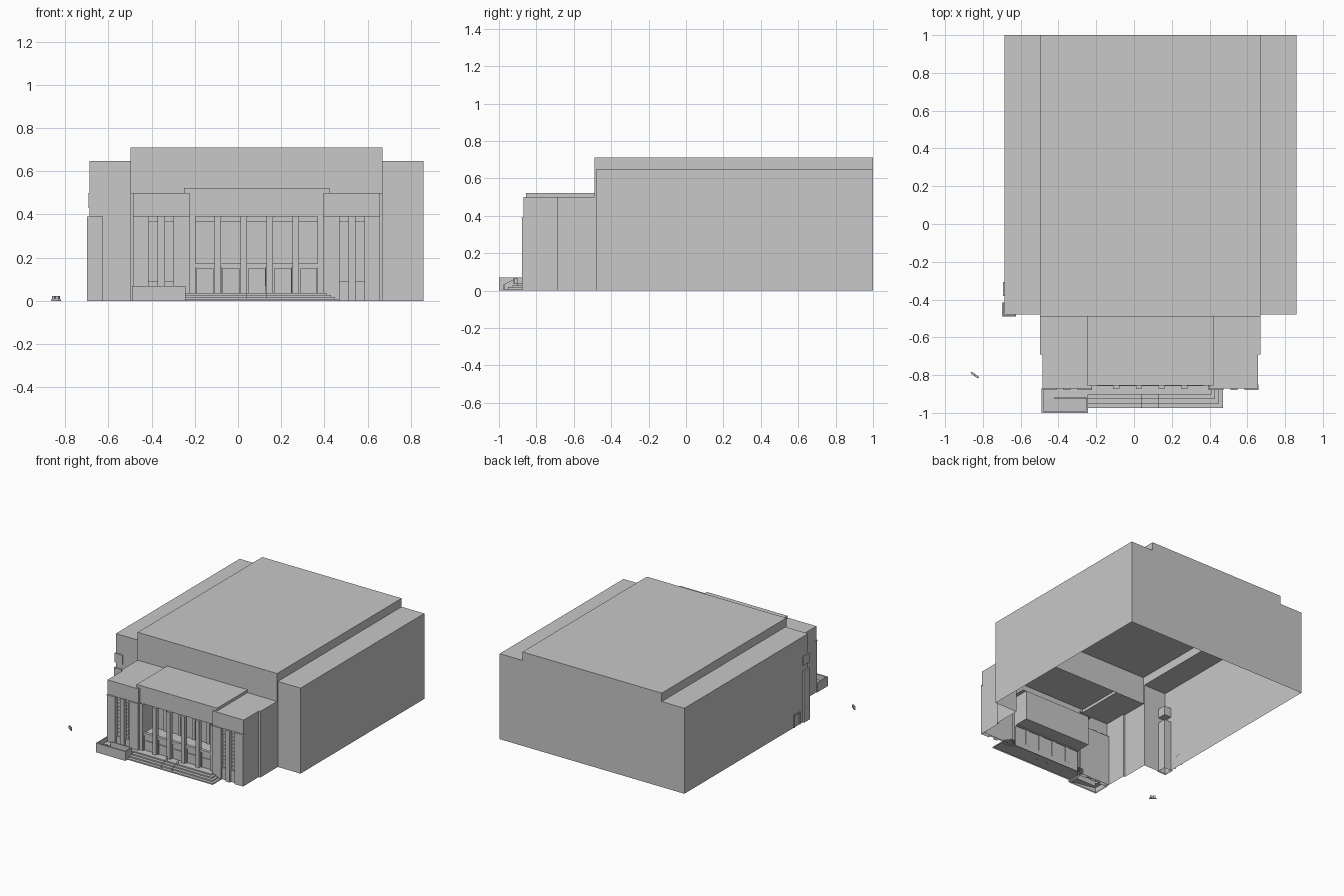
import bpy, math
from mathutils import Matrix, Vector

CX = 0.0865          # symmetry axis of the building
stone = bpy.data.materials.new("light_grey_stone")
stone.diffuse_color = (0.58, 0.58, 0.58, 1)

FACES = {'x': (0, 4, 6, 2), 'X': (1, 3, 7, 5), 'y': (0, 1, 5, 4),
         'Y': (2, 6, 7, 3), 'z': (0, 2, 3, 1), 'Z': (4, 5, 7, 6)}


def make(name, verts, faces):
    me = bpy.data.meshes.new(name)
    me.from_pydata(verts, [], faces)
    me.materials.append(stone)
    ob = bpy.data.objects.new(name, me)
    bpy.context.collection.objects.link(ob)
    return ob


def box(name, x, y, z, sides='xXyYzZ'):
    """Box from three ranges, with only the listed sides (capital = positive)."""
    v = [(x[i & 1], y[i >> 1 & 1], z[i >> 2]) for i in range(8)]
    return make(name, v, [FACES[s] for s in sides])


def sym(name, u, y, z, sides='xXyYzZ'):
    """Box on the right of the axis plus its mirror on the left."""
    box(name + "_right", (CX + u[0], CX + u[1]), y, z, sides)
    box(name + "_left", (CX - u[1], CX - u[0]), y, z,
        sides.translate(str.maketrans('xX', 'Xx')))


def mid(name, half, y, z, sides='xXyYzZ'):
    box(name, (CX - half, CX + half), y, z, sides)


# Main hall and side wings (open shell, no floor)
mid("hall_upper", 0.5835, (-0.49, 1), (0.647, 0.711), 'xXyYZ')
mid("hall_front", 0.5835, (-0.49, -0.48), (0.5, 0.647), 'xXy')
mid("hall_back", 0.5835, (-0.48, 1), (0, 0.647), 'Y')
sym("wing", (0.5835, 0.773), (-0.48, 1), (0, 0.647), 'XyYZ')

# Front pavilion walls and roofs
sym("pavilion_rear_side", (0.57, 0.5835), (-0.69, -0.48), (0, 0.5), 'XyZ')
sym("pavilion_side", (0.57, 0.57), (-0.87, -0.69), (0, 0.5), 'X')
sym("pavilion_roof", (0.3365, 0.57), (-0.87, -0.49), (0.5, 0.5), 'Z')
sym("pavilion_roof_inner", (0.31, 0.3365), (-0.87, -0.855), (0.5, 0.5), 'Z')
mid("raised_roof", 0.3365, (-0.855, -0.49), (0.5, 0.522), 'xXyZ')
mid("portico_lintel", 0.31, (-0.855, -0.73), (0.39, 0.5), 'yz')
sym("corner_block_lintel", (0.31, 0.57), (-0.87, -0.85), (0.39, 0.5), 'xyz')

# Corner blocks: piers, slots and tall windows
for name, a, b in (("outer_pier", 0.50, 0.57), ("slim_pier", 0.4255, 0.4585),
                   ("inner_pier", 0.31, 0.3845)):
    sym(name, (a, b), (-0.878, -0.85), (0, 0.385), 'xXyZ')
    sym(name + "_cap", (a - 0.002, b + 0.002), (-0.88, -0.85), (0.385, 0.392), 'xXyzZ')
sym("end_pier", (0.2825, 0.31), (-0.86, -0.845), (0, 0.39), 'xy')
sym("corner_window_wall", (0.31, 0.57), (-0.85, -0.85), (0, 0.39), 'y')
for a, b in ((0.3845, 0.4255), (0.4585, 0.50)):
    sym("slot_head", (a, b), (-0.858, -0.85), (0.365, 0.39), 'yz')
    sym("slot_sill", (a, b), (-0.862, -0.85), (0, 0.09), 'yZ')
    sym("slot_mullion", ((a + b) / 2 - 0.002, (a + b) / 2 + 0.002),
        (-0.855, -0.85), (0.09, 0.365), 'xXy')
    for i in range(1, 10):
        h = 0.09 + 0.0275 * i
        sym("slot_bar", (a, b), (-0.855, -0.85), (h - 0.002, h + 0.002), 'yzZ')

# Portico: low door wall in front, ledge, windows set back above it
mid("door_wall", 0.2825, (-0.845, -0.73), (0, 0.165), 'yZ')
mid("ledge_lip", 0.2825, (-0.857, -0.835), (0.158, 0.172))
mid("upper_window_wall", 0.2825, (-0.73, -0.73), (0.165, 0.39), 'y')
sym("recess_side", (0.2825, 0.2825), (-0.85, -0.73), (0.165, 0.39), 'x')
mid("window_head", 0.2825, (-0.738, -0.73), (0.365, 0.39), 'yz')
for u in (0.06, 0.18):
    sym("column", (u - 0.015, u + 0.015), (-0.87, -0.84), (0.037, 0.385), 'xXyY')
    sym("column_cap", (u - 0.017, u + 0.017), (-0.872, -0.838), (0.385, 0.392))
    sym("window_mullion", (u - 0.012, u + 0.012), (-0.74, -0.73), (0.165, 0.365), 'xXy')

# Door bays: raised frames and push bars
for i in range(-2, 3):
    c = CX + 0.12 * i
    for s in (-1, 1):
        e = c + s * 0.041
        box("door_jamb", (e - 0.003, e + 0.003), (-0.852, -0.845), (0.037, 0.15), 'xXy')
    box("door_head", (c - 0.044, c + 0.044), (-0.852, -0.845), (0.15, 0.156), 'yzZ')
    box("door_bar", (c - 0.028, c + 0.028), (-0.851, -0.845), (0.109, 0.113))

# Entrance steps
for k in range(4):
    box("step_%d" % (k + 1), (-0.245, 0.47 - 0.02 * k),
        (-0.975 + 0.024 * k, -0.845), (0.0093 * k, 0.0093 * (k + 1)), 'xXyZ')
for x in (0.04, 0.13):   # thin sloping handrails
    t = 0.0015
    pts = [(-0.975, 0.03), (-0.9, 0.067), (-0.9, 0.07), (-0.975, 0.033)]
    make("handrail", [(x + s * t, y, z) for s in (-1, 1) for y, z in pts],
         [(3, 2, 1, 0), (4, 5, 6, 7), (0, 1, 5, 4), (2, 3, 7, 6), (1, 2, 6, 5), (3, 0, 4, 7)])
    for y, z in ((-0.973, 0.031), (-0.902, 0.067)):
        box("handrail_post", (x - t, x + t), (y - t, y + t), (0, z))

# Access ramp with low parapet walls at the left of the steps
box("ramp_front_wall", (-0.49, -0.243), (-1, -0.99), (0, 0.07), 'xXyYZ')
box("ramp_left_wall", (-0.49, -0.48), (-0.99, -0.87), (0, 0.07), 'xXYZ')
box("ramp_right_wall", (-0.253, -0.243), (-0.99, -0.92), (0, 0.07), 'xXYZ')
box("ramp_inner_wall", (-0.42, -0.253), (-0.925, -0.917), (0, 0.07), 'xXyYZ')
make("ramp_slope", [(-0.48, -0.99, 0.037), (-0.253, -0.99, 0.005),
                    (-0.253, -0.925, 0.005), (-0.48, -0.925, 0.037)], [(0, 1, 2, 3)])
box("ramp_landing", (-0.48, -0.243), (-0.925, -0.87), (0, 0.037), 'XZ')

# Left wing corner: pier, band and small side door
box("wing_corner_pier", (-0.698, -0.626), (-0.489, -0.415), (0, 0.39), 'xXyYZ')
box("wing_corner_band", (-0.693, -0.626), (-0.485, -0.415), (0.43, 0.5))
for y in (-0.38, -0.315):
    box("side_door_jamb", (-0.693, -0.686), (y, y + 0.008), (0, 0.09), 'xyY')
box("side_door_head", (-0.693, -0.686), (-0.38, -0.307), (0.09, 0.098))

# Small free-standing twin box unit at the left
unit = Matrix.Translation(Vector((-0.843, -0.8, 0))) @ Matrix.Rotation(math.radians(-36), 4, 'Z')
for part in (box("twin_box_base", (-0.025, 0.025), (-0.004, 0.004), (0, 0.006)),
             box("twin_box_a", (-0.019, -0.003), (-0.006, 0.006), (0.009, 0.022)),
             box("twin_box_b", (0.003, 0.019), (-0.006, 0.006), (0.009, 0.022)),
             box("twin_box_post", (-0.014, 0.014), (-0.002, 0.002), (0.004, 0.01))):
    part.data.transform(unit)
